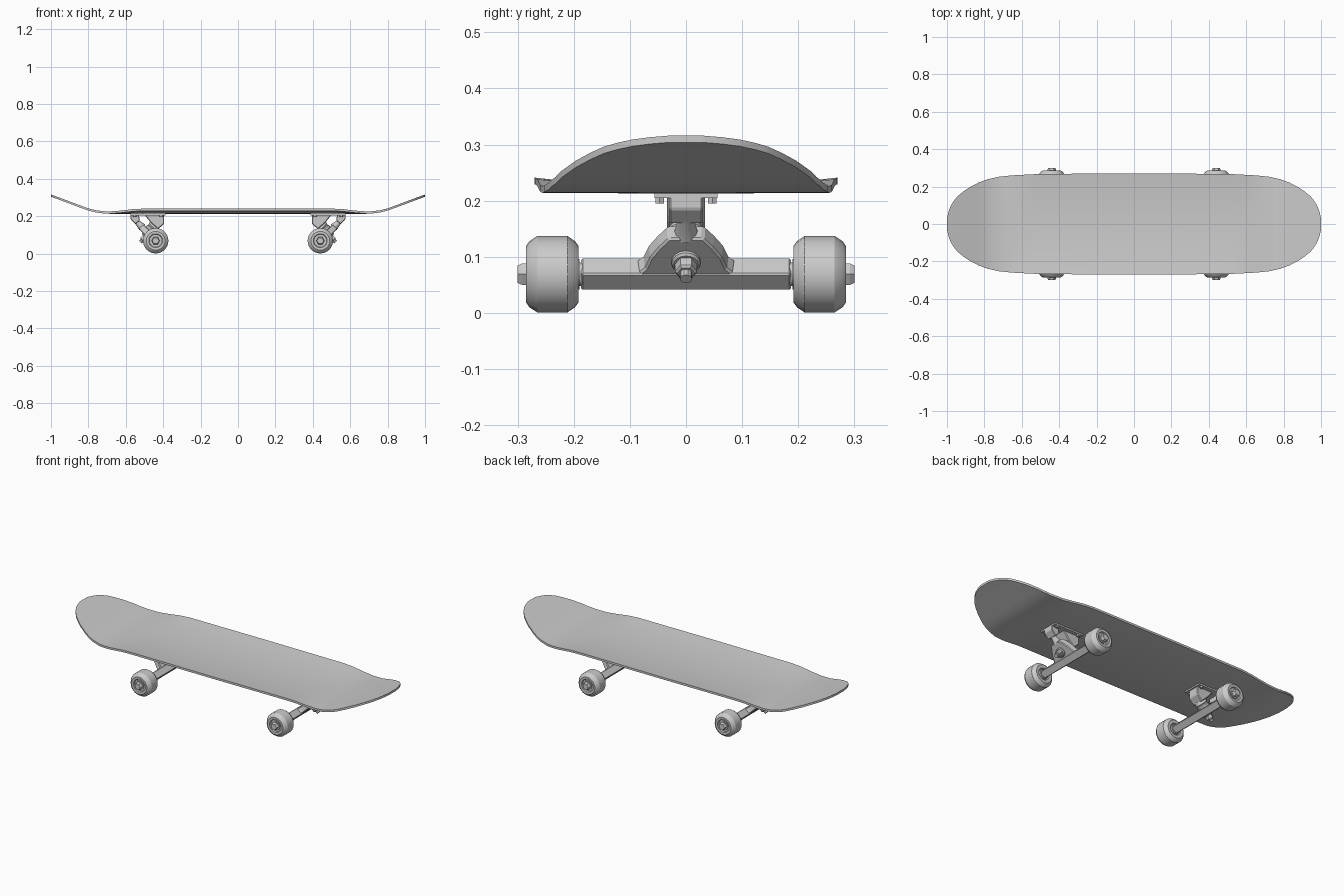
import bpy, bmesh, math
from mathutils import Vector, Matrix

if "Cube" in bpy.data.objects:
    bpy.data.objects.remove(bpy.data.objects["Cube"])

mat = bpy.data.materials.new("plain_grey")
mat.diffuse_color = (0.6, 0.6, 0.6, 1)
mat.use_nodes = True
mat.node_tree.nodes["Principled BSDF"].inputs["Base Color"].default_value = mat.diffuse_color


def finish(name, bm, smooth=True, bevel=0):
    bmesh.ops.recalc_face_normals(bm, faces=bm.faces)
    me = bpy.data.meshes.new(name)
    bm.to_mesh(me)
    bm.free()
    ob = bpy.data.objects.new(name, me)
    bpy.context.collection.objects.link(ob)
    me.materials.append(mat)
    if bevel:
        b = ob.modifiers.new("bevel", 'BEVEL')
        b.width, b.segments, b.limit_method = bevel, 1, 'ANGLE'
    if smooth:
        bpy.ops.object.select_all(action='DESELECT')
        ob.select_set(True)
        bpy.context.view_layer.objects.active = ob
        bpy.ops.object.shade_smooth_by_angle(angle=math.radians(30))
    return ob


def prism(name, pts, half, mtx=Matrix(), bevel=0):
    """Outline in local x/z, extruded +-half along local y."""
    bm = bmesh.new()
    a = [bm.verts.new(mtx @ Vector((x, -half, z))) for x, z in pts]
    b = [bm.verts.new(mtx @ Vector((x, half, z))) for x, z in pts]
    bm.faces.new(a)
    bm.faces.new(b)
    n = len(pts)
    for i in range(n):
        bm.faces.new((a[i], a[(i + 1) % n], b[(i + 1) % n], b[i]))
    return finish(name, bm, False, bevel)


def lathe(name, prof, start, direction, sides, smooth=True):
    """Profile of (distance along axis, radius), closed at both ends."""
    q = Vector(direction).to_track_quat('Z', 'Y')
    bm = bmesh.new()
    rings = []
    for d, r in prof:
        rings.append([bm.verts.new(Vector(start) + q @ Vector((
            r * math.cos(2 * math.pi * k / sides), r * math.sin(2 * math.pi * k / sides), d)))
            for k in range(sides)])
    for p, s in zip(rings, rings[1:]):
        for k in range(sides):
            j = (k + 1) % sides
            bm.faces.new((p[k], p[j], s[j], s[k]))
    bm.faces.new(rings[0])
    bm.faces.new(rings[-1])
    return finish(name, bm, smooth)


def interp(table, x):
    for (x0, y0), (x1, y1) in zip(table, table[1:]):
        if x <= x1:
            return y0 + (y1 - y0) * (x - x0) / (x1 - x0)
    return table[-1][1]


# deck: popsicle outline, upturned ends, slight concave across the middle
width = [(0, .27), (.5, .268), (.65, .26), (.72, .253), (.78, .24), (.83, .222), (.88, .196),
         (.915, .172), (.945, .147), (.965, .122), (.98, .097), (.992, .065), (1, .03)]
height = [(0, .213), (.68, .213), (.72, .215), (.76, .220), (.8, .230), (.9, .267), (.95, .286), (1, .304)]
dip = [(0, .016), (.5, .016), (.56, .013), (.64, .004), (.7, 0), (1, 0)]
half = sorted({p[0] for p in width + height + dip} | {.25, .53, .6})
xs = [-x for x in reversed(half[1:])] + half
bm = bmesh.new()
N = 16
rows = []
for x in xs:
    a = abs(x)
    w = interp(width, a)
    rows.append([bm.verts.new((x, w * (2 * j / N - 1),
                 interp(height, a) + interp(dip, a) * (2 * j / N - 1) ** 2)) for j in range(N + 1)])
for p, s in zip(rows, rows[1:]):
    for j in range(N):
        bm.faces.new((p[j], s[j], s[j + 1], p[j + 1]))
bmesh.ops.recalc_face_normals(bm, faces=bm.faces)
bm.normal_update()
up = sum(f.normal.z for f in bm.faces) > 0
sheet = list(bm.faces)
new = bmesh.ops.extrude_face_region(bm, geom=sheet, use_keep_orig=True)
for v in new['geom']:
    if isinstance(v, bmesh.types.BMVert):
        v.co.z += .012
finish("deck", bm)

# truck parts, built for the +x end
R = math.sqrt(.5)
AX, AZ = .44, .069
parts = []


def along(s, n=0, y=0):
    """Point s up the hanger slope from the axle, n out along the kingpin."""
    return Vector((AX + R * (s + n), y, AZ + R * (s - n)))


pin = (R, 0, -R)
slope = (R, 0, R)

parts.append(prism("baseplate", [(.388, .205), (.575, .205), (.575, .215), (.388, .215)], .056))
for x in (.412, .552):
    for y in (-.047, .047):
        parts.append(lathe("mounting_bolt", [(0, .009), (.012, .009)], (x, y, .195), (0, 0, 1), 6, False))
parts.append(prism("pivot_block", [(.575, .208), (.575, .185), (.548, .158), (.525, .178), (.53, .208)], .03, bevel=.003))
parts.append(prism("kingpin_block", [(.395, .208), (.395, .16), (.428, .13), (.472, .172), (.5, .208)], .034, bevel=.004))
parts.append(lathe("bushing", [(0, .03), (.02, .034), (.026, .029), (.032, .034), (.05, .032)],
                   along(.058, -.06), pin, 16))

# hanger: square bar on edge with a humped plate rising to the pivot
m = Matrix(((R, 0, R, AX), (0, 1, 0, 0), (R, 0, -R, AZ), (0, 0, 0, 1)))
parts.append(prism("hanger_bar", [(-.021, -.021), (.021, -.021), (.021, .021), (-.021, .021)], .187, m, .003))
side = [(-.02, .088), (.02, .088), (.032, .076), (.06, .066), (.085, .05), (.108, .032)]
outline = side + [(s, -y) for s, y in reversed(side)]
bm = bmesh.new()
lo = [bm.verts.new(along(s, -.016, y)) for s, y in outline]
hi = [bm.verts.new(along(s, .019, y * .96)) for s, y in outline]
bm.faces.new(lo)
bm.faces.new(hi)
for i in range(len(outline)):
    j = (i + 1) % len(outline)
    bm.faces.new((lo[i], lo[j], hi[j], hi[i]))
parts.append(finish("hanger_plate", bm, False, .004))
parts.append(lathe("pivot_stub", [(0, .022), (.04, .014), (.055, .014)], along(.1), slope, 12))
parts.append(lathe("kingpin_washer", [(0, .026), (.008, .026), (.012, .022)], along(.052, .016), pin, 16))
parts.append(lathe("kingpin_nut", [(0, .02), (.02, .02), (.024, .016)], along(.052, .026), pin, 6, False))
parts.append(lathe("kingpin_tip", [(0, .011), (.018, .011)], along(.052, .046), pin, 10))

# wheels with recessed hub, bearing, washer and axle nut
tyre = [(.201, 0.03), (.193, .034), (.192, .051), (.198, .059), (.211, .068), (.265, .068),
        (.279, .059), (.285, .05), (.284, .037), (.276, .034)]
for sgn in (-1, 1):
    o, d = (AX, 0, AZ), (0, sgn, 0)
    parts.append(lathe("wheel", tyre, o, d, 24))
    parts.append(lathe("bearing", [(.19, .027), (.281, .027)], o, d, 20))
    parts.append(lathe("axle_washer", [(.184, .021), (.195, .021)], o, d, 16))
    parts.append(lathe("axle_nut", [(.275, .022), (.292, .022), (.3, .018)], o, d, 6, False))

# matching truck at the other end
for p in parts:
    c = p.copy()
    bpy.context.collection.objects.link(c)
    c.rotation_euler.z = math.pi
